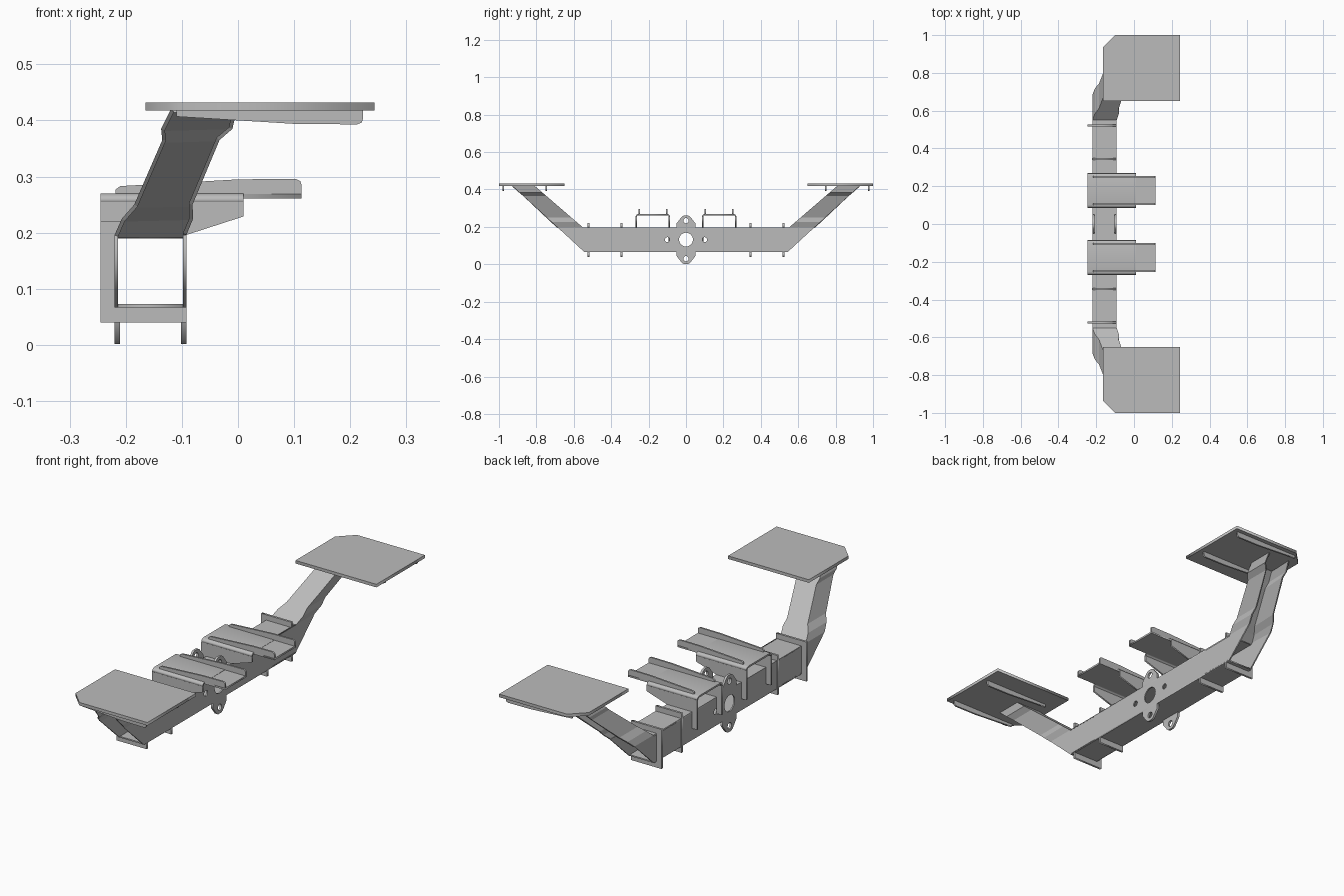
import bpy, math
from mathutils import Matrix

cube = bpy.data.objects.get("Cube")
if cube:
    bpy.data.objects.remove(cube, do_unlink=True)

steel = bpy.data.materials.new("plain grey steel")
steel.use_nodes = True
GREY = (0.5, 0.5, 0.5, 1)
steel.diffuse_color = GREY
steel.node_tree.nodes["Principled BSDF"].inputs["Base Color"].default_value = GREY

# Tube section of the main beam
LEFT, RIGHT, BOTTOM, TOP, WALL = -0.22, -0.092, 0.067, 0.196, 0.006

# Columns: drawing u, drawing v, thickness direction
FRAMES = {
    "x": Matrix(((0, 0, 1, 0), (1, 0, 0, 0), (0, 1, 0, 0), (0, 0, 0, 1))),
    "y": Matrix(((1, 0, 0, 0), (0, 0, -1, 0), (0, 1, 0, 0), (0, 0, 0, 1))),
    "z": Matrix.Identity(4),
}


def finish(name, mesh, mirror):
    mesh.materials.clear()
    mesh.materials.append(steel)
    obj = bpy.data.objects.new(name, mesh)
    bpy.context.collection.objects.link(obj)
    if mirror:
        mod = obj.modifiers.new("Mirror", "MIRROR")
        mod.use_axis = (False, True, False)
    return obj


def circle(u, v, r, n=24):
    return [(u + r * math.cos(math.tau * i / n), v + r * math.sin(math.tau * i / n))
            for i in range(n)]


def plate(name, axis, start, end, outline, holes=(), mirror=False):
    """Flat plate with optional holes, spanning start to end along an axis."""
    curve = bpy.data.curves.new(name, "CURVE")
    curve.dimensions = "2D"
    curve.fill_mode = "BOTH"
    curve.extrude = abs(end - start) / 2
    for loop in [outline, *holes]:
        spline = curve.splines.new("POLY")
        spline.points.add(len(loop) - 1)
        for point, (u, v) in zip(spline.points, loop):
            point.co = (u, v, 0, 1)
        spline.use_cyclic_u = True
    temp = bpy.data.objects.new(name + " drawing", curve)
    bpy.context.collection.objects.link(temp)
    graph = bpy.context.evaluated_depsgraph_get()
    mesh = bpy.data.meshes.new_from_object(temp.evaluated_get(graph))
    bpy.data.objects.remove(temp, do_unlink=True)
    mid = (start + end) / 2
    shift = Matrix.Translation([mid if a == axis else 0 for a in "xyz"])
    mesh.transform(shift @ FRAMES[axis])
    return finish(name, mesh, mirror)


def box(u0, u1, v0, v1):
    return [(u0, v0), (u1, v0), (u1, v1), (u0, v1)]


# Beam: two drilled side plates with slanted ends, top and bottom plates
side = [(-0.545, BOTTOM), (0.545, BOTTOM), (0.685, TOP), (-0.685, TOP)]
drilled = [circle(0, 0.132, 0.037, 32), circle(0.1, 0.132, 0.013), circle(-0.1, 0.132, 0.013)]
# Lugs: rounded tabs above and below the beam centre
lug_half = [(0.05, 0.067), (0.05, 0.044), (0.022, 0.008), (0.012, 0.002)]
lower_lug = lug_half + [(-y, z) for y, z in reversed(lug_half)]
upper_lug = [(y, 0.263 - z) for y, z in lower_lug]
for label, x in (("left", RIGHT - WALL), ("right", LEFT)):
    plate(f"beam_side_{label}", "x", x, x + WALL, side, drilled)
    lug_x = x if label == "right" else x - 0.004
    plate(f"lower_lug_{label}", "x", lug_x, lug_x + 0.01, lower_lug, [circle(0, 0.03, 0.014)])
    plate(f"upper_lug_{label}", "x", lug_x, lug_x + 0.01, upper_lug, [circle(0, 0.233, 0.014)])
plate("beam_top", "z", TOP - WALL, TOP, box(LEFT, RIGHT, -0.55, 0.55))
plate("beam_bottom", "z", BOTTOM, BOTTOM + WALL, box(LEFT, RIGHT, -0.545, 0.545))

# Collars: C-shaped ribs wrapped around the beam
for label, y, back in (("inner", 0.345, LEFT - 0.003), ("outer", 0.522, -0.245)):
    collar = [(RIGHT, 0.22), (back, 0.22), (back, 0.04), (RIGHT, 0.04),
              (RIGHT, BOTTOM), (LEFT, BOTTOM), (LEFT, TOP), (RIGHT, TOP)]
    plate(f"{label}_collar", "y", y - 0.005, y + 0.005, collar, mirror=True)

# Shelf brackets: gussets joined by a rounded saddle, top shelf and two rails
gusset = [(-0.245, 0.255), (0.01, 0.255), (0.01, 0.229), (RIGHT, TOP),
          (LEFT, TOP), (LEFT, 0.12), (-0.245, 0.12)]
for label, y in (("inner", 0.085), ("outer", 0.262)):
    plate(f"{label}_gusset", "y", y, y + 0.008, gusset, mirror=True)
bend = [(0.085, 0.254), (0.088, 0.263), (0.093, 0.268), (0.101, 0.27)]
inside = [(0.102, 0.262), (0.095, 0.26), (0.093, 0.254)]


def across(points):
    return [(0.355 - y, z) for y, z in reversed(points)]


plate("saddle", "x", -0.245, 0.01, bend + across(bend) + across(inside) + inside, mirror=True)
plate("shelf", "z", 0.261, 0.269, box(-0.24, 0.113, 0.1, 0.255), mirror=True)
rail = [(-0.218, 0.262), (-0.218, 0.277), (-0.21, 0.283), (0.0, 0.295), (0.103, 0.296),
        (0.111, 0.292), (0.113, 0.286), (0.113, 0.261)]
for label, y in (("inner", 0.1), ("outer", 0.247)):
    plate(f"{label}_shelf_rail", "y", y, y + 0.008, rail, mirror=True)

# Arms: open channels that rise outward and lean sideways, flared at the bends
levels = [(TOP, LEFT, RIGHT), (0.225, -0.207, -0.08), (0.25, -0.185, -0.081),
          (0.365, -0.135, -0.033), (0.385, -0.137, -0.01), (0.419, -0.12, -0.002)]
verts, faces = [], []
for z, x0, x1 in levels:
    inner_y = 0.55 + (z - TOP) * 1.16
    outer_y = 0.545 + (z - BOTTOM) * 1.09
    verts += [(x0, outer_y, z), (x0, inner_y, z), (x1, inner_y, z), (x1, outer_y, z)]
for row in range(len(levels) - 1):
    for col in range(3):
        a = row * 4 + col
        faces.append((a, a + 1, a + 5, a + 4))
channel = bpy.data.meshes.new("arm")
channel.from_pydata(verts, [], faces)
arm = finish("arm", channel, False)
thick = arm.modifiers.new("Solidify", "SOLIDIFY")
thick.thickness = 0.007
thick.offset = -1
arm.modifiers.new("Mirror", "MIRROR").use_axis = (False, True, False)

# Platforms: corner-cut plates with two stiffening ribs below
platform = [(-0.165, 0.65), (0.243, 0.65), (0.243, 1.0), (-0.1, 1.0), (-0.165, 0.935)]
plate("platform", "z", 0.418, 0.432, platform, mirror=True)
rib = [(-0.11, 0.419), (-0.11, 0.407), (0.1, 0.394), (0.212, 0.393),
       (0.22, 0.396), (0.223, 0.403), (0.223, 0.419)]
for label, y in (("inner", 0.742), ("outer", 0.972)):
    plate(f"{label}_platform_rib", "y", y, y + 0.008, rib, mirror=True)
